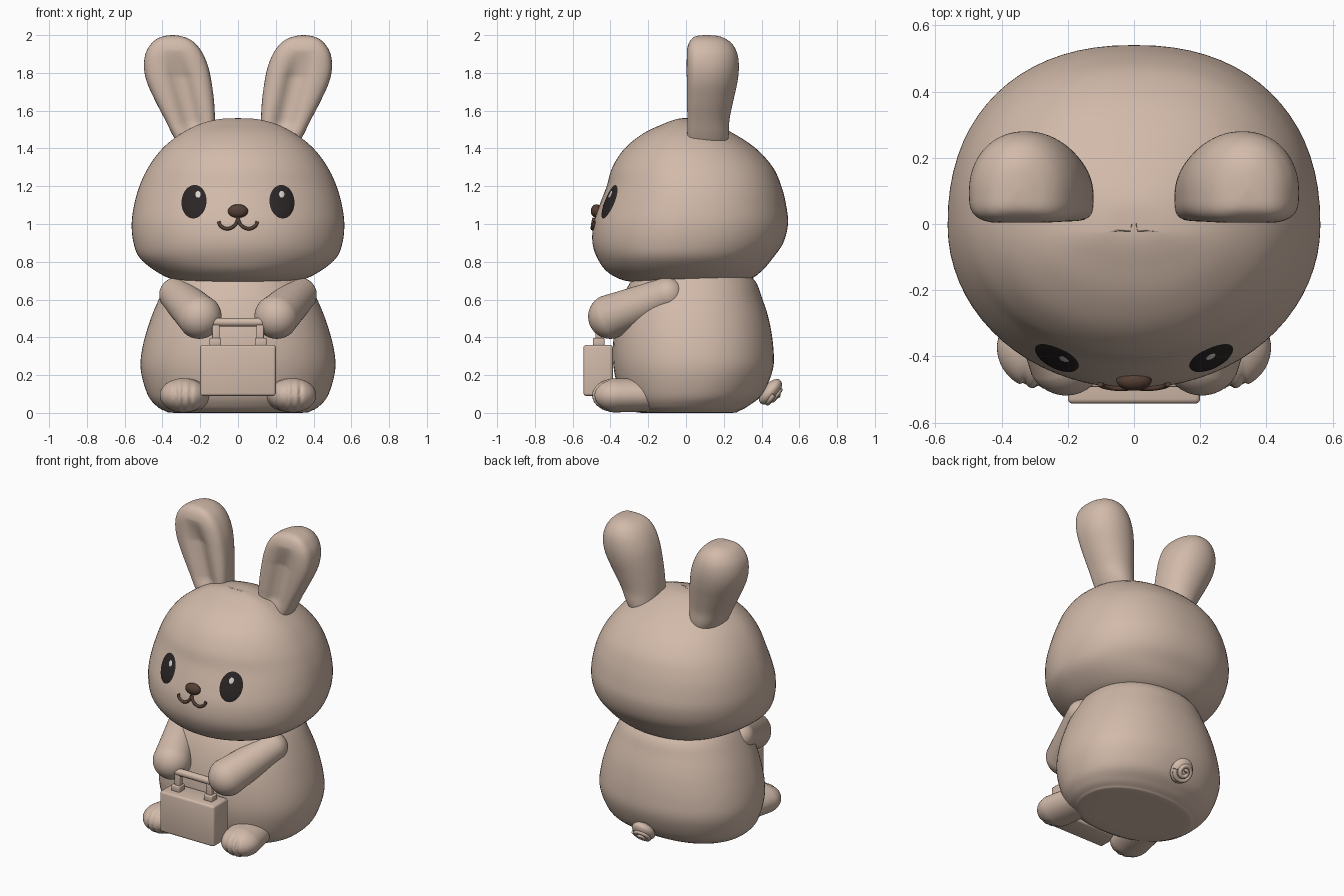
import bpy, bmesh, math
from mathutils import Vector, Matrix
from mathutils.bvhtree import BVHTree

if "Cube" in bpy.data.objects:
    bpy.data.objects.remove(bpy.data.objects["Cube"])


def material(name, rgb):
    m = bpy.data.materials.new(name)
    m.use_nodes = True
    m.diffuse_color = (*rgb, 1)
    bsdf = m.node_tree.nodes["Principled BSDF"]
    bsdf.inputs["Base Color"].default_value = (*rgb, 1)
    bsdf.inputs["Roughness"].default_value = 0.6
    return m


TAN = material("warm_tan", (0.64, 0.49, 0.4))
DARK = material("eye_dark", (0.025, 0.019, 0.019))
BROWN = material("nose_brown", (0.09, 0.05, 0.034))
PALE = material("eye_shine", (0.7, 0.65, 0.6))


def add(name, bm, mat, smooth=True):
    bmesh.ops.recalc_face_normals(bm, faces=bm.faces)
    me = bpy.data.meshes.new(name)
    bm.to_mesh(me)
    ob = bpy.data.objects.new(name, me)
    bpy.context.collection.objects.link(ob)
    me.materials.append(mat)
    me.polygons.foreach_set("use_smooth", [smooth] * len(me.polygons))
    return ob


def add_pair(name, bm, mat):
    """Left part as built, right part reflected in x."""
    add("left_" + name, bm, mat)
    bm.transform(Matrix.Scale(-1, 4, (1, 0, 0)))
    add("right_" + name, bm, mat)


def spline(rows, steps):
    """Smoothly interpolate between rows of numbers."""
    out = []
    for i in range(len(rows) - 1):
        quad = [rows[max(0, min(len(rows) - 1, i + k))] for k in (-1, 0, 1, 2)]
        for s in range(steps):
            t = s / steps
            out.append([b + t / 2 * (c - a + t * (2*a - 5*b + 4*c - d + t * (3*(b - c) + d - a)))
                        for a, b, c, d in zip(*quad)])
    return out + [list(rows[-1])]


def loft(rows, front_power, back_power, segs=72, steps=5):
    """Rows: height, x from, x to, front y, widest y, back y."""
    bm = bmesh.new()
    rings = []
    for z, x0, x1, yf, yc, yb in spline(rows, steps):
        ring = []
        for k in range(segs):
            a = math.tau * k / segs
            c, s = math.cos(a), math.sin(a)
            e = 2 / (back_power if s > 0 else front_power)
            x = (x0 + x1) / 2 + (x1 - x0) / 2 * math.copysign(abs(c) ** e, c)
            y = yc + abs(s) ** e * ((yb if s > 0 else yf) - yc)
            ring.append(bm.verts.new((x, y, max(z, 0))))
        rings.append(ring)
    for r, q in zip(rings, rings[1:]):
        for k in range(segs):
            j = (k + 1) % segs
            bm.faces.new((r[k], r[j], q[j], q[k]))
    bm.faces.new(rings[0])
    bm.faces.new(rings[-1])
    return bm


def ball(radii, matrix=Matrix()):
    bm = bmesh.new()
    bmesh.ops.create_uvsphere(bm, u_segments=48, v_segments=32, radius=1)
    bm.transform(matrix @ Matrix.Diagonal((*radii, 1)))
    return bm


def limb(a, b, ra, rb, squash=1):
    """Tapered capsule from a to b."""
    a, b = Vector(a), Vector(b)
    turn = (b - a).to_track_quat('Z', 'Y')
    bm = ball((1, 1, 1))
    for v in bm.verts:
        far = v.co.z > 0.001
        v.co = (b if far else a) + turn @ v.co * (rb if far else ra)
        v.co.z = b.z + (v.co.z - b.z) * squash
    return bm


def tube(name, points, radius, mat):
    cu = bpy.data.curves.new(name, 'CURVE')
    cu.dimensions = '3D'
    cu.bevel_depth = radius
    cu.bevel_resolution = 4
    cu.use_fill_caps = True
    sp = cu.splines.new('POLY')
    sp.points.add(len(points) - 1)
    for p, co in zip(sp.points, points):
        p.co = (*co, 1)
    cu.materials.append(mat)
    ob = bpy.data.objects.new(name, cu)
    bpy.context.collection.objects.link(ob)
    bpy.ops.object.select_all(action='DESELECT')
    ob.select_set(True)
    bpy.context.view_layer.objects.active = ob
    bpy.ops.object.convert(target='MESH')
    return ob


def box(name, center, size, bevel):
    bm = bmesh.new()
    bmesh.ops.create_cube(bm, size=1)
    bm.transform(Matrix.Translation(center) @ Matrix.Diagonal((*size, 1)))
    bmesh.ops.bevel(bm, geom=bm.edges[:], offset=bevel, segments=3, profile=0.5, affect='EDGES')
    ob = add(name, bm, TAN)
    bpy.ops.object.select_all(action='DESELECT')
    ob.select_set(True)
    bpy.context.view_layer.objects.active = ob
    bpy.ops.object.shade_smooth_by_angle(angle=math.radians(35))


# Head: height, half width, front y, back y
head_rows = [(.69, .02, -.06, -.02), (.692, .22, -.24, .22), (.705, .34, -.34, .33),
             (.75, .435, -.42, .4), (.82, .52, -.47, .46), (.9, .553, -.495, .515),
             (1, .563, -.49, .54), (1.1, .55, -.458, .53), (1.2, .522, -.42, .505),
             (1.3, .475, -.39, .46), (1.4, .4, -.325, .37), (1.48, .3, -.225, .25),
             (1.53, .2, -.12, .145), (1.555, .1, -.05, .07), (1.56, .01, 0, .015)]
head = loft([(z, -w, w, f, (f + b) / 2 - .03, b) for z, w, f, b in head_rows], 2, 2.25)
surface = BVHTree.FromBMesh(head)
add("head", head, TAN)


def on_face(x, z, lift):
    hit = surface.ray_cast(Vector((x, -2, z)), Vector((0, 1, 0)))[0]
    return (x, hit.y - lift, z)


# Body
body_rows = [(0, .02, -.02, .02), (0, .33, -.23, .24), (.012, .39, -.28, .285),
             (.04, .435, -.315, .335), (.1, .48, -.35, .405), (.23, .515, -.382, .46),
             (.35, .505, -.387, .462), (.49, .465, -.37, .44), (.61, .415, -.335, .402),
             (.7, .365, -.29, .365), (.78, .3, -.23, .28)]
add("body", loft([(z, -w, w, f, (f + b) / 2, b) for z, w, f, b in body_rows], 2.2, 2.2), TAN)

# Ears with a soft groove down the flat front
ear_rows = [(1.36, .13, .28, .01, .2), (1.46, .125, .34, 0, .225), (1.55, .122, .385, 0, .23),
            (1.65, .127, .437, 0, .25), (1.75, .14, .482, 0, .272), (1.83, .157, .498, 0, .28),
            (1.9, .185, .49, .002, .272), (1.95, .22, .463, .012, .247),
            (1.98, .26, .43, .03, .21), (1.995, .305, .39, .055, .17), (2, .34, .352, .1, .12)]
ear = loft([(z, a, b, f, f + (k - f) * .35, k) for z, a, b, f, k in ear_rows], 3.6, 2.1, 96, 6)
for v in ear.verts:
    x, y, z = v.co
    mid = .235 + (z - 1.5) * .25
    rise = max(0, min(1, (1.92 - z) / .14)) * max(0, min(1, (z - 1.42) / .12))
    if y < .08:
        v.co.y += .045 * rise * math.exp(-((x - mid) / .055) ** 2)
add_pair("ear", ear, TAN)

# Arms reaching forward to the handle
add_pair("arm", limb((.325, -.1, .625), (.205, -.4, .51), .092, .118), TAN)

# Legs with toe grooves
leg = limb((.24, -.12, .095), (.288, -.372, .093), .12, .126, .72)
for v in leg.verts:
    if v.co.y < -.4:
        for toe in (.25, .29, .33):
            v.co.y += .012 * math.exp(-((v.co.x - toe) / .009) ** 2)
add_pair("leg", leg, TAN)

# Tail: flattened ball with a raised swirl
tail_frame = Matrix.Translation((0, .447, .112)) @ Matrix.Rotation(math.radians(-130), 4, 'X')
add("tail", ball((.074, .08, .042), tail_frame), TAN)
swirl = []
for i in range(50):
    a, r = i * .24, .062 - i * .0011
    swirl.append(tail_frame @ Vector((r * math.cos(a), r * math.sin(a), .024 + i * .0004)))
tube("tail_swirl", swirl, .014, TAN)


# Eyes: thin domed plates following the face
def eye_plate(name, cx, cz, rx, rz, tilt, base, dome, mat):
    bm = bmesh.new()
    rings = []
    for r in range(1, 9):
        q, ring = r / 8, []
        for k in range(40):
            a = math.tau * k / 40
            u, w = q * rx * math.cos(a), q * rz * math.sin(a)
            x = cx + u * math.cos(tilt) - w * math.sin(tilt)
            z = cz + u * math.sin(tilt) + w * math.cos(tilt)
            ring.append(bm.verts.new(on_face(x, z, base + dome * (1 - q ** 4))))
        rings.append(ring)
    bm.faces.new(rings[0])
    for r, s in zip(rings, rings[1:]):
        for k in range(40):
            j = (k + 1) % 40
            bm.faces.new((r[k], r[j], s[j], s[k]))
    ob = add(name, bm, mat)
    if sum(p.normal.y for p in ob.data.polygons) > 0:
        ob.data.flip_normals()


for side, label in ((1, "left"), (-1, "right")):
    eye_plate(label + "_eye", side * .233, 1.118, .066, .089, side * .1, .001, .008, DARK)
    eye_plate(label + "_eye_shine", side * .222 + .01, 1.157, .014, .018, 0, .0095, .002, PALE)

# Nose and mouth
add("nose", ball((.053, .03, .036), Matrix.Translation(on_face(0, 1.068, .004))), BROWN)
half = spline([(.102, 1.012), (.092, .99), (.062, .975), (.03, .983), (.008, 1.005), (0, 1.03)], 5)
for side, label in ((1, "left"), (-1, "right")):
    tube(label + "_mouth", [on_face(side * x, z, .004) for x, z in half], .009, BROWN)

# Suitcase with posts and a handle
box("suitcase", (0, -.465, .225), (.4, .155, .27), .014)
for side, label in ((1, "left"), (-1, "right")):
    box(label + "_handle_mount", (side * .12, -.462, .376), (.062, .06, .04), .006)
    box(label + "_handle_post", (side * .117, -.462, .43), (.04, .035, .1), .006)
bar = tube("handle_bar", [(-.13, -.462, .48), (.13, -.462, .48)], .023, TAN)
bpy.ops.object.shade_smooth_by_angle(angle=math.radians(40))
